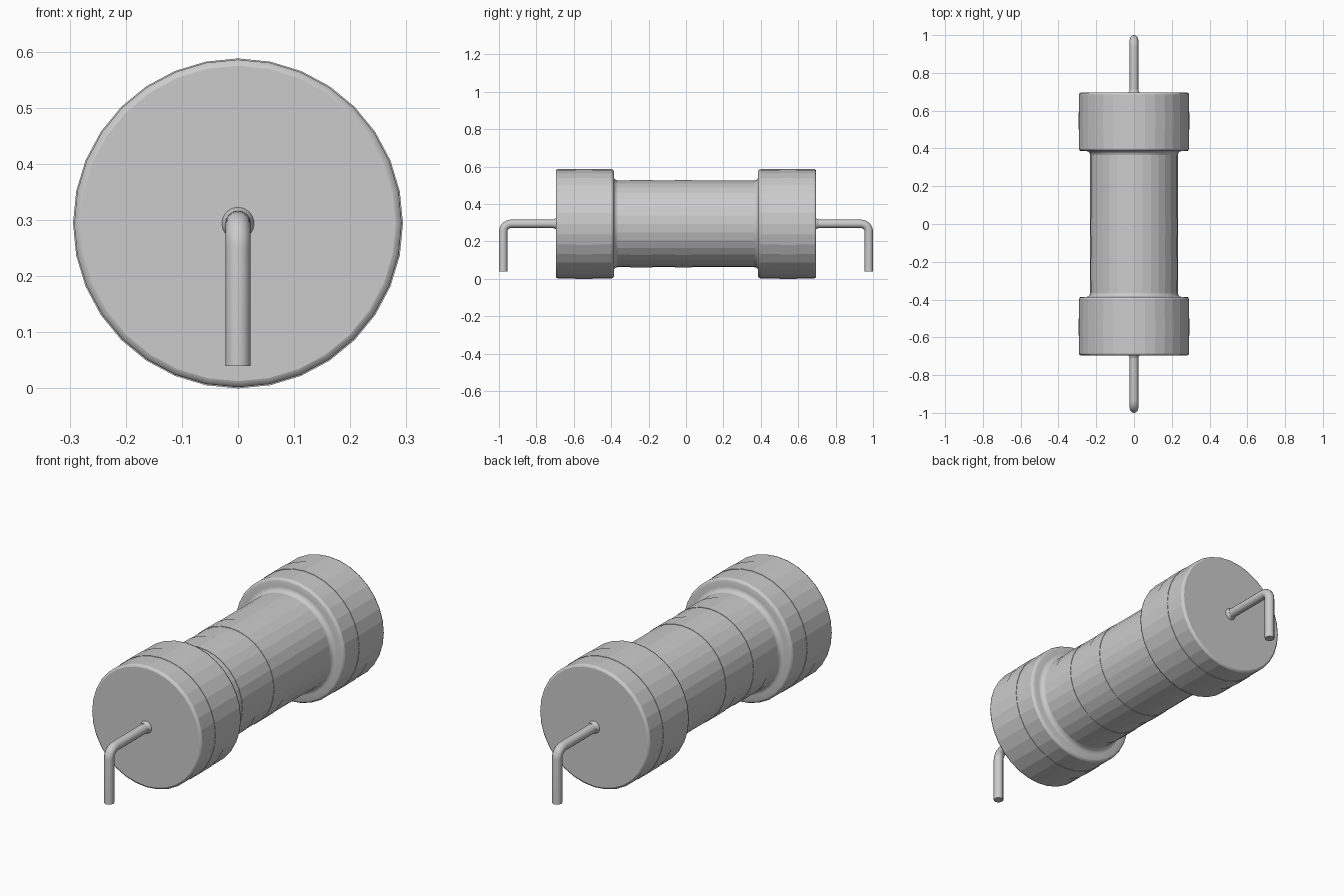
import bpy, bmesh, math

if "Cube" in bpy.data.objects:
    bpy.data.objects.remove(bpy.data.objects["Cube"])

AXIS_Z = 0.294   # height of the long axis
SIDES = 32


def lathe(name, profile, sides=SIDES, smooth_len=0.03, closed=False):
    """Revolve (radius, y) points around the long axis."""
    bm = bmesh.new()
    rings = []
    for r, y in profile:
        rings.append([bm.verts.new((r * math.sin(2 * math.pi * i / sides), y,
                                    AXIS_Z + r * math.cos(2 * math.pi * i / sides)))
                      for i in range(sides)])
    pairs = list(zip(rings, rings[1:]))
    if closed:
        pairs.append((rings[-1], rings[0]))
    for a, b in pairs:
        width = (a[0].co - b[0].co).length
        for i in range(sides):
            j = (i + 1) % sides
            f = bm.faces.new((a[i], a[j], b[j], b[i]))
            f.smooth = width < smooth_len   # only the fillets are smooth
    if not closed:
        bm.faces.new(rings[0])
        bm.faces.new(rings[-1])
    bmesh.ops.recalc_face_normals(bm, faces=bm.faces)
    me = bpy.data.meshes.new(name)
    bm.to_mesh(me)
    bm.free()
    ob = bpy.data.objects.new(name, me)
    bpy.context.collection.objects.link(ob)
    return ob


# Body: waisted cylinder with two wide, rounded end caps
half = [(0.232, 0.365), (0.235, 0.376), (0.243, 0.384), (0.255, 0.386),
        (0.280, 0.386), (0.288, 0.389), (0.292, 0.398),
        (0.292, 0.686), (0.289, 0.693), (0.281, 0.696)]
lathe("resistor_body", [(r, -y) for r, y in reversed(half)] + half)

# Thin painted bands standing just proud of the surface
bands = [("front_cap_band", 0.294, -0.59, -0.50),
         ("first_body_band", 0.234, -0.30, -0.18),
         ("second_body_band", 0.234, -0.06, 0.03),
         ("back_cap_band", 0.294, 0.50, 0.59)]
for name, r, y0, y1 in bands:
    lathe(name, [(r - 0.006, y0), (r, y0), (r, y1), (r - 0.006, y1)], 32, 0, True)


def lead(name, s):
    """Wire leaving the cap, bending down to the board."""
    bend, end_y = 0.042, 0.9775
    pts = [(0, s * 0.68, AXIS_Z)]
    for k in range(7):
        a = math.radians(15 * k)
        pts.append((0, s * (end_y - bend + bend * math.sin(a)),
                    AXIS_Z - bend + bend * math.cos(a)))
    pts.append((0, s * end_y, 0.04))
    cu = bpy.data.curves.new(name, 'CURVE')
    cu.dimensions = '3D'
    cu.bevel_depth = 0.0225
    cu.bevel_resolution = 4
    cu.use_fill_caps = True
    sp = cu.splines.new('POLY')
    sp.points.add(len(pts) - 1)
    for p, co in zip(sp.points, pts):
        p.co = (*co, 1)
    ob = bpy.data.objects.new(name, cu)
    bpy.context.collection.objects.link(ob)
    bpy.ops.object.select_all(action='DESELECT')
    ob.select_set(True)
    bpy.context.view_layer.objects.active = ob
    bpy.ops.object.convert(target='MESH')
    bpy.ops.object.shade_smooth_by_angle(angle=math.radians(40))


# Leads and the small flared collars where they meet the caps
for side, s in (("front", -1), ("back", 1)):
    lead(side + "_lead", s)
    lathe(side + "_lead_collar",
          [(0.029, s * 0.69), (0.029, s * 0.697), (0.025, s * 0.702), (0.0226, s * 0.712)], 16)
